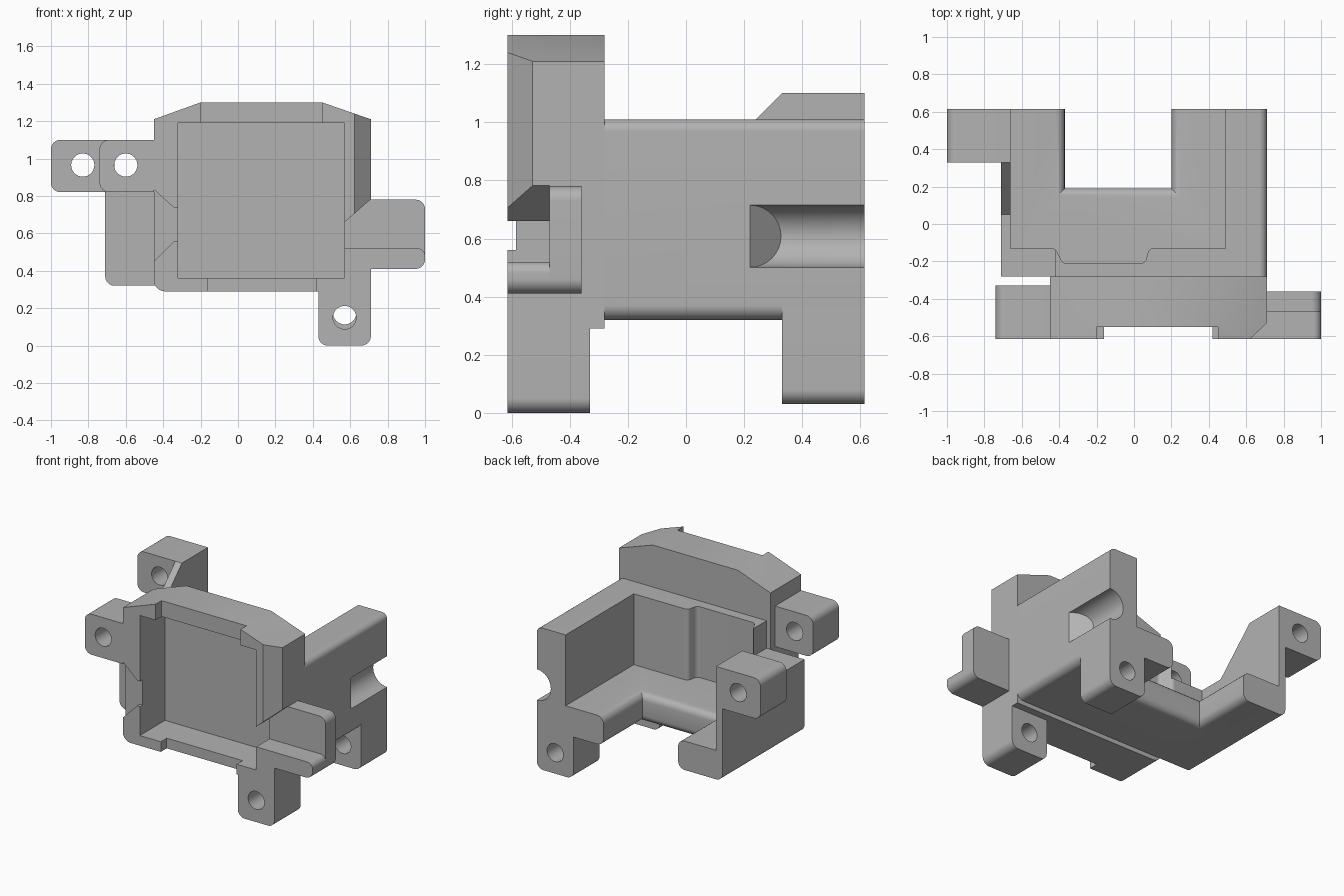
import bpy, bmesh, math
from mathutils import Vector

cube = bpy.data.objects.get("Cube")
if cube:
    bpy.data.objects.remove(cube, do_unlink=True)

grey = bpy.data.materials.new("plain grey")
grey.use_nodes = True
grey.diffuse_color = (0.45, 0.45, 0.45, 1)
grey.node_tree.nodes["Principled BSDF"].inputs["Base Color"].default_value = grey.diffuse_color

PLACE = {"x": lambda u, v, d: (d, u, v),
         "y": lambda u, v, d: (u, d, v),
         "z": lambda u, v, d: (u, v, d)}


def rounded(corners, steps=8):
    """Outline from (u, v) or (u, v, radius) corners."""
    out = []
    for i, c in enumerate(corners):
        p = Vector(c[:2])
        if len(c) < 3:
            out.append(p)
            continue
        a = (Vector(corners[i - 1][:2]) - p).normalized()
        b = (Vector(corners[(i + 1) % len(corners)][:2]) - p).normalized()
        half, r = a.angle(b) / 2, c[2]
        centre = p + (a + b).normalized() * r / math.sin(half)
        t = r / math.tan(half)
        start, end = p + a * t - centre, p + b * t - centre
        out += [centre + start.lerp(end, k / steps).normalized() * r for k in range(steps + 1)]
    return out


def prism(name, axis, lo, hi, corners, bevel=None, width=0.05):
    """Extrude an outline along an axis; bevel picks edges to round by midpoint."""
    bm = bmesh.new()
    pts = rounded(corners)
    rings = [[bm.verts.new(PLACE[axis](p.x, p.y, d)) for p in pts] for d in (lo, hi)]
    bm.faces.new(rings[0])
    bm.faces.new(rings[1])
    for i in range(len(pts)):
        j = (i + 1) % len(pts)
        bm.faces.new((rings[0][i], rings[0][j], rings[1][j], rings[1][i]))
    bmesh.ops.recalc_face_normals(bm, faces=bm.faces)
    if bevel:
        edges = [e for e in bm.edges if bevel(*((e.verts[0].co + e.verts[1].co) / 2))]
        bmesh.ops.bevel(bm, geom=edges, offset=width, segments=5, profile=0.5, affect="EDGES")
    mesh = bpy.data.meshes.new(name)
    bm.to_mesh(mesh)
    bm.free()
    mesh.materials.append(grey)
    ob = bpy.data.objects.new(name, mesh)
    bpy.context.collection.objects.link(ob)
    return ob


def rect(u0, u1, v0, v1, r=None):
    c = [(u0, v0), (u1, v0), (u1, v1), (u0, v1)]
    return [p + (r,) for p in c] if r else c


def circle(u, v, r, n=32):
    return [(u + r * math.cos(math.tau * k / n), v + r * math.sin(math.tau * k / n)) for k in range(n)]


def cut(ob, *cutter):
    tool = prism("cutter", *cutter)
    tool.hide_render = True
    mod = ob.modifiers.new("cut", "BOOLEAN")
    mod.operation, mod.solver, mod.object = "DIFFERENCE", "EXACT", tool
    bpy.context.view_layer.objects.active = ob
    bpy.ops.object.modifier_apply(modifier=mod.name)
    bpy.data.objects.remove(tool, do_unlink=True)


FRONT, BACK = -0.615, 0.615
parts = []

# Housing shell: side walls and front wall around an open cavity
shell = prism("housing_shell", "y", -0.28, BACK,
              [(-0.71, 0.32, 0.05), (0.71, 0.32, 0.05), (0.71, 1.01, 0.04),
               (-0.45, 1.01), (-0.45, 1.1), (-0.71, 1.1)])
cut(shell, "z", 0, 2, [(-0.66, -0.13), (-0.42, -0.13, 0.03), (-0.38, -0.21, 0.03), (0.06, -0.21, 0.03),
                       (0.08, -0.13, 0.03), (0.49, -0.13), (0.49, 1), (-0.66, 1)])
# Lowered right wall with a sloping rise to the rear ear
cut(shell, "x", -1, -0.42, [(-1, 0.82), (0.05, 0.82), (0.33, 1.1), (0.33, 1.5), (-1, 1.5)])
# Rounded side groove, ending in a slanted face
groove = prism("groove", "y", 0.22, 1, circle(0.71, 0.608, 0.107))
cut(groove, "z", 0, 2, [(0.8, 0.13), (0.5, 0.43), (0.5, 0), (0.8, 0)])
mod = shell.modifiers.new("groove", "BOOLEAN")
mod.operation, mod.solver, mod.object = "DIFFERENCE", "EXACT", groove
bpy.context.view_layer.objects.active = shell
bpy.ops.object.modifier_apply(modifier=mod.name)
bpy.data.objects.remove(groove, do_unlink=True)
parts.append(shell)

# U-shaped floor with softened notch edges
parts.append(prism("housing_floor", "z", 0.32, 0.52,
                   [(-0.66, -0.22), (0.49, -0.22), (0.49, BACK), (0.2, BACK),
                    (0.2, 0.19), (-0.37, 0.19), (-0.37, BACK), (-0.66, BACK)],
                   lambda x, y, z: -0.38 < x < 0.21 and 0.18 < y < 0.6 and abs(z - 0.42) > 0.05))

# Front bezel with a square pocket
bezel = prism("front_bezel", "y", FRONT, -0.28,
              [(-0.45, 0.29, 0.06), (0.71, 0.29), (0.71, 1.21), (0.45, 1.3), (-0.2, 1.3), (-0.45, 1.21)])
cut(bezel, "y", -1, -0.34, rect(-0.32, 0.57, 0.36, 1.19))
cut(bezel, "y", -1, -0.55, rect(-0.2, 0.45, 1.1, 1.5))
cut(bezel, "y", -1, -0.55, rect(-0.16, 0.42, 0.2, 0.5))
cut(bezel, "z", 0.52, 2, [(0.5, -0.735), (0.8, -0.735), (0.8, -0.44)])
cut(bezel, "y", -1, -0.47, [(0.5, 0.52), (0.8, 0.52), (0.8, 0.86), (0.57, 0.66), (0.5, 0.66)])
cut(bezel, "y", -1, -0.585, [(-0.5, 0.4), (-0.34, 0.56), (-0.3, 0.56), (-0.3, 0.735), (-0.34, 0.735), (-0.5, 0.88)])
parts.append(bezel)

# Mounting ears and legs with screw holes
for name, lo, hi, outline, hole in [
    ("front_ear", FRONT, -0.33,
     [(-0.74, 0.82, 0.05), (-0.45, 0.82), (-0.45, 1.1), (-0.74, 1.1, 0.05)], (-0.6, 0.965)),
    ("rear_ear", 0.33, BACK,
     [(-1, 0.82, 0.05), (-0.71, 0.82), (-0.71, 1.1), (-1, 1.1, 0.05)], (-0.83, 0.965)),
    ("front_leg", FRONT, -0.33,
     [(0.43, 0, 0.05), (0.71, 0, 0.05), (0.71, 0.29), (0.43, 0.29)], (0.57, 0.15)),
    ("rear_leg", 0.33, BACK,
     [(0.43, 0.03, 0.05), (0.71, 0.03, 0.05), (0.71, 0.37), (0.43, 0.37)], (0.57, 0.175)),
]:
    ob = prism(name, "y", lo, hi, outline)
    cut(ob, "y", -1, 1, circle(*hole, 0.062))
    parts.append(ob)

# Side shelf with an upright back
parts.append(prism("side_shelf", "y", FRONT, -0.47,
                   [(0.71, 0.41), (1, 0.41, 0.05), (1, 0.52, 0.04), (0.71, 0.52)]))
parts.append(prism("side_shelf_back", "y", -0.47, -0.36,
                   [(0.71, 0.41), (1, 0.41, 0.05), (1, 0.78, 0.05), (0.71, 0.78)]))

# Smooth rounded edges, keep corners sharp
bpy.ops.object.select_all(action="DESELECT")
for ob in parts:
    ob.select_set(True)
bpy.context.view_layer.objects.active = shell
bpy.ops.object.shade_smooth_by_angle(angle=math.radians(30))
